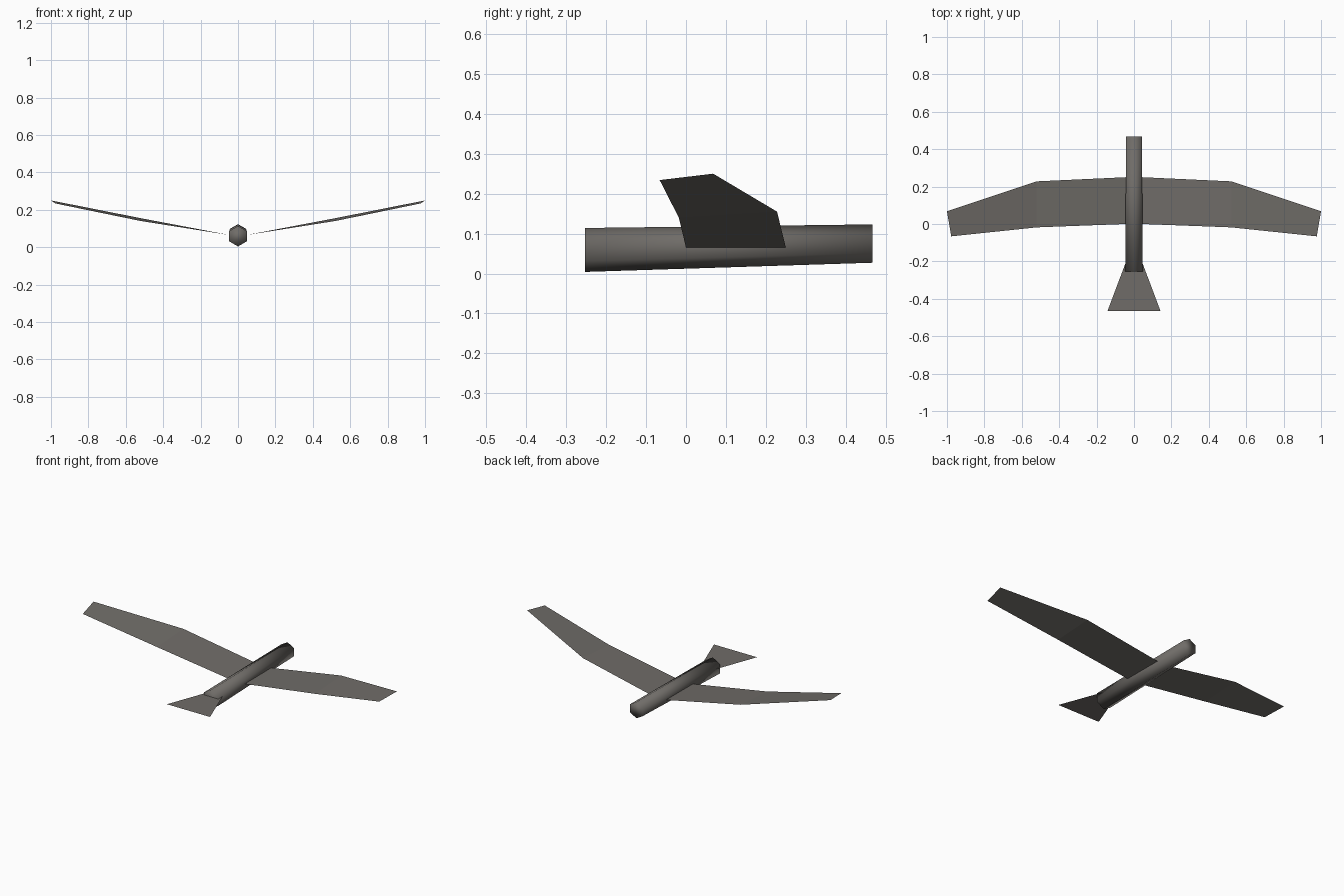
import bpy
import math

if "Cube" in bpy.data.objects:
    bpy.data.objects.remove(bpy.data.objects["Cube"], do_unlink=True)

# One grey-brown feather colour
feather = bpy.data.materials.new("warm_grey")
feather.use_nodes = True
colour = (0.16, 0.15, 0.138, 1)
feather.diffuse_color = colour
feather.node_tree.nodes["Principled BSDF"].inputs["Base Color"].default_value = colour


def add_part(name, verts, faces, smooth=False):
    mesh = bpy.data.meshes.new(name)
    mesh.from_pydata(verts, [], faces)
    mesh.materials.append(feather)
    for poly in mesh.polygons:
        poly.use_smooth = smooth
    obj = bpy.data.objects.new(name, mesh)
    bpy.context.collection.objects.link(obj)
    return obj


# Body: six-sided tapered tube, corners at top and bottom
SIDES = 6
rings = [(-0.253, 0.059, 0.047, 0.055), (0.467, 0.075, 0.042, 0.048)]  # y, z, half width, half height
body_verts = []
for y, z, half_width, half_height in rings:
    for i in range(SIDES):
        a = math.tau * i / SIDES
        body_verts.append((half_width * math.sin(a) / math.sin(math.pi / 3), y, z + half_height * math.cos(a)))
body_faces = [(i, i + SIDES, (i + 1) % SIDES + SIDES, (i + 1) % SIDES) for i in range(SIDES)]
body_faces += [tuple(range(SIDES)), tuple(reversed(range(SIDES, 2 * SIDES)))]
add_part("body", body_verts, body_faces, smooth=True)

# Wings: one thin sheet through root, elbow and tip, facing up; trailing then leading edge
stations = [((0.045, 0.0, 0.065), (0.045, 0.25, 0.065)),
            ((0.52, -0.018, 0.14), (0.52, 0.228, 0.155)),
            ((0.977, -0.066, 0.234), (1.0, 0.068, 0.25))]
for name, side in (("left_wing", 1), ("right_wing", -1)):
    verts = [(0, 0.0, 0.065), (0, 0.25, 0.065)]
    verts += [(side * x, y, z) for pair in stations for x, y, z in pair]
    faces = [(k, k + 2, k + 3, k + 1) for k in range(0, 2 * len(stations), 2)]
    if side < 0:
        faces = [f[::-1] for f in faces]
    add_part(name, verts, faces)

# Tail: flat fan
TAIL_Z = 0.072
add_part("tail", [(-0.142, -0.466, TAIL_Z), (0.142, -0.466, TAIL_Z),
                  (0.042, -0.2, TAIL_Z), (-0.042, -0.2, TAIL_Z)], [(0, 1, 2, 3)])
